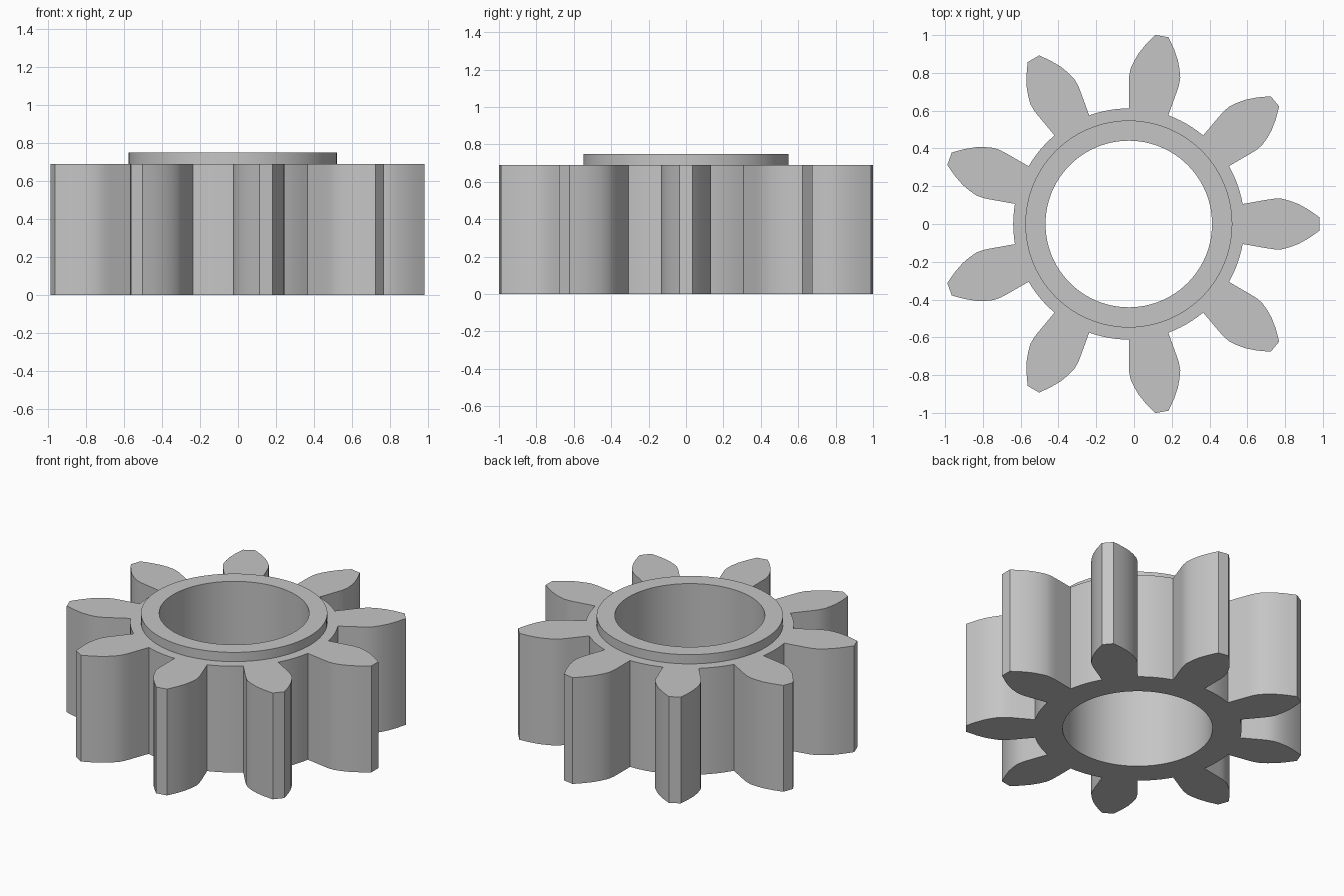
import bpy, bmesh, math
from mathutils import Matrix, Vector

cube = bpy.data.objects.get("Cube")
if cube:
    bpy.data.objects.remove(cube, do_unlink=True)

TEETH = 9
CENTRE_X = -0.0275
BODY_TOP, COLLAR_TOP = 0.69, 0.75
BORE_R, COLLAR_R, ROOT_R = 0.441, 0.548, 0.612
SEGMENTS = 96

# Half tooth profile along +x: (distance from axis, half width), root to tip
FLANK = [(0.603, 0.106), (0.735, 0.129), (0.77, 0.134), (0.81, 0.134),
         (0.855, 0.122), (0.90, 0.105), (0.95, 0.077), (0.985, 0.053), (1.01, 0.035)]


def circle(radius):
    step = 2 * math.pi / SEGMENTS
    return [Vector((radius * math.cos(i * step), radius * math.sin(i * step), 0))
            for i in range(SEGMENTS)]


def gear_outline():
    pitch = 2 * math.pi / TEETH
    half = math.atan2(FLANK[0][1], FLANK[0][0])
    tooth = [Vector((r, -w, 0)) for r, w in FLANK]
    tooth += [Vector((r, w, 0)) for r, w in reversed(FLANK)]
    # Rounded valley up to the next tooth
    for i in range(1, 6):
        a = half + (pitch - 2 * half) * i / 6
        tooth.append(Vector((ROOT_R * math.cos(a), ROOT_R * math.sin(a), 0)))
    return [Matrix.Rotation(k * pitch, 3, "Z") @ p for k in range(TEETH) for p in tooth]


bm = bmesh.new()


def ring(points, z):
    verts = [bm.verts.new((p.x + CENTRE_X, p.y, z)) for p in points]
    for i, v in enumerate(verts):
        bm.edges.new((verts[i - 1], v))
    return verts


def wall(a, b):
    for i in range(len(a)):
        bm.faces.new((a[i - 1], a[i], b[i], b[i - 1]))


def flat_between(outer, inner):
    edges = [bm.edges.get((r[i - 1], r[i])) for r in (outer, inner) for i in range(len(r))]
    bmesh.ops.triangle_fill(bm, use_beauty=True, use_dissolve=False, edges=edges)


# Toothed body
outline = gear_outline()
body_low, body_high = ring(outline, 0), ring(outline, BODY_TOP)
wall(body_low, body_high)

# Raised collar and through bore
collar_low, collar_high = ring(circle(COLLAR_R), BODY_TOP), ring(circle(COLLAR_R), COLLAR_TOP)
bore_low, bore_high = ring(circle(BORE_R), 0), ring(circle(BORE_R), COLLAR_TOP)
wall(collar_low, collar_high)
wall(bore_low, bore_high)

# Flat faces: underside, gear top, collar rim
flat_between(body_low, bore_low)
flat_between(body_high, collar_low)
flat_between(collar_high, bore_high)
bmesh.ops.recalc_face_normals(bm, faces=bm.faces[:])

mesh = bpy.data.meshes.new("spur_gear")
bm.to_mesh(mesh)
bm.free()
gear = bpy.data.objects.new("spur_gear", mesh)
bpy.context.collection.objects.link(gear)

# Plain grey metal
grey = bpy.data.materials.new("plain_grey")
grey.use_nodes = True
colour = (0.56, 0.56, 0.56, 1)
grey.diffuse_color = colour
grey.node_tree.nodes["Principled BSDF"].inputs["Base Color"].default_value = colour
mesh.materials.append(grey)

# Smooth flanks and bore, crisp corners
bpy.ops.object.select_all(action="DESELECT")
gear.select_set(True)
bpy.context.view_layer.objects.active = gear
bpy.ops.object.shade_smooth_by_angle(angle=math.radians(30))
